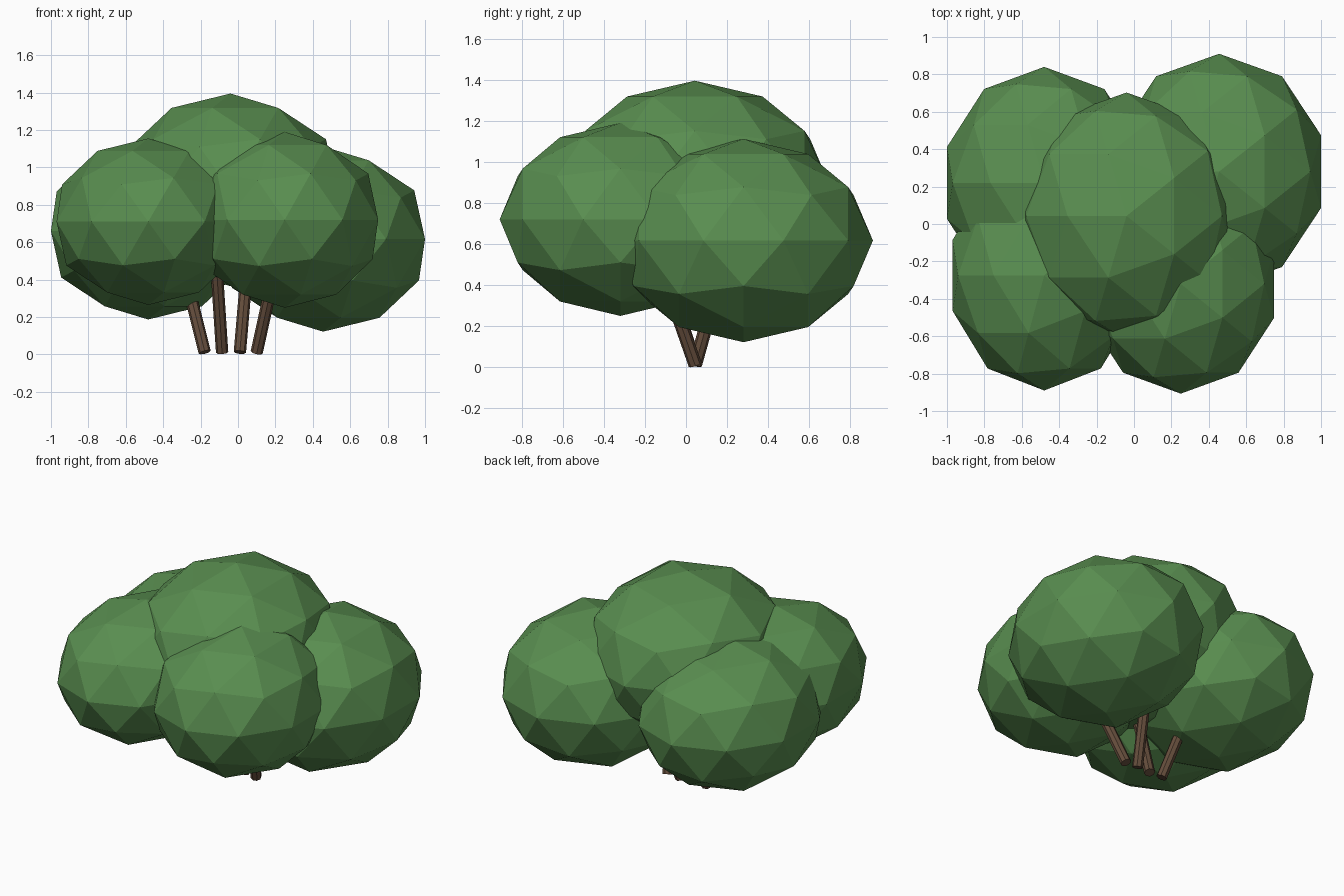
import bpy, math
from mathutils import Vector

if "Cube" in bpy.data.objects:
    bpy.data.objects.remove(bpy.data.objects["Cube"])


def material(name, color):
    m = bpy.data.materials.new(name)
    m.diffuse_color = (*color, 1)
    m.use_nodes = True
    m.node_tree.nodes["Principled BSDF"].inputs["Base Color"].default_value = m.diffuse_color
    return m


leaf = material("leaf_green", (0.10, 0.27, 0.08))
bark = material("bark_brown", (0.13, 0.075, 0.045))


def foliage(name, centre, radii):
    bpy.ops.mesh.primitive_ico_sphere_add(subdivisions=2, radius=1, location=centre,
                                          rotation=(0, 0, math.pi))
    ob = bpy.context.object
    ob.name = name
    ob.scale = radii
    ob.data.materials.append(leaf)


def stem(name, foot, slope, radius=0.033, top=0.6):
    # straight stem leaning outwards from its foot
    a = Vector((*foot, 0.012))
    d = Vector((*slope, 1)) * top
    bpy.ops.mesh.primitive_cylinder_add(vertices=8, radius=radius, depth=d.length,
                                        location=a + d / 2)
    ob = bpy.context.object
    ob.name = name
    ob.rotation_mode = 'QUATERNION'
    ob.rotation_quaternion = Vector((0, 0, 1)).rotation_difference(d)
    ob.data.materials.append(bark)


# Leaf clumps
foliage("foliage_front_left", (-0.48, -0.275, 0.71), (0.515, 0.615, 0.445))
foliage("foliage_back_left", (-0.48, 0.22, 0.66), (0.547, 0.62, 0.473))
foliage("foliage_front_right", (0.25, -0.32, 0.72), (0.525, 0.587, 0.47))
foliage("foliage_back_right", (0.455, 0.28, 0.617), (0.573, 0.63, 0.495))
foliage("foliage_top", (-0.04, 0.043, 0.88), (0.6, 0.66, 0.515))

# Stems, left to right
stem("stem_outer_left", (-0.178, 0.045), (-0.25, 0.28))
stem("stem_inner_left", (-0.085, 0.045), (-0.065, -0.33))
stem("stem_inner_right", (0.01, 0.045), (0.085, 0.28))
stem("stem_outer_right", (0.10, 0.045), (0.22, -0.35))
